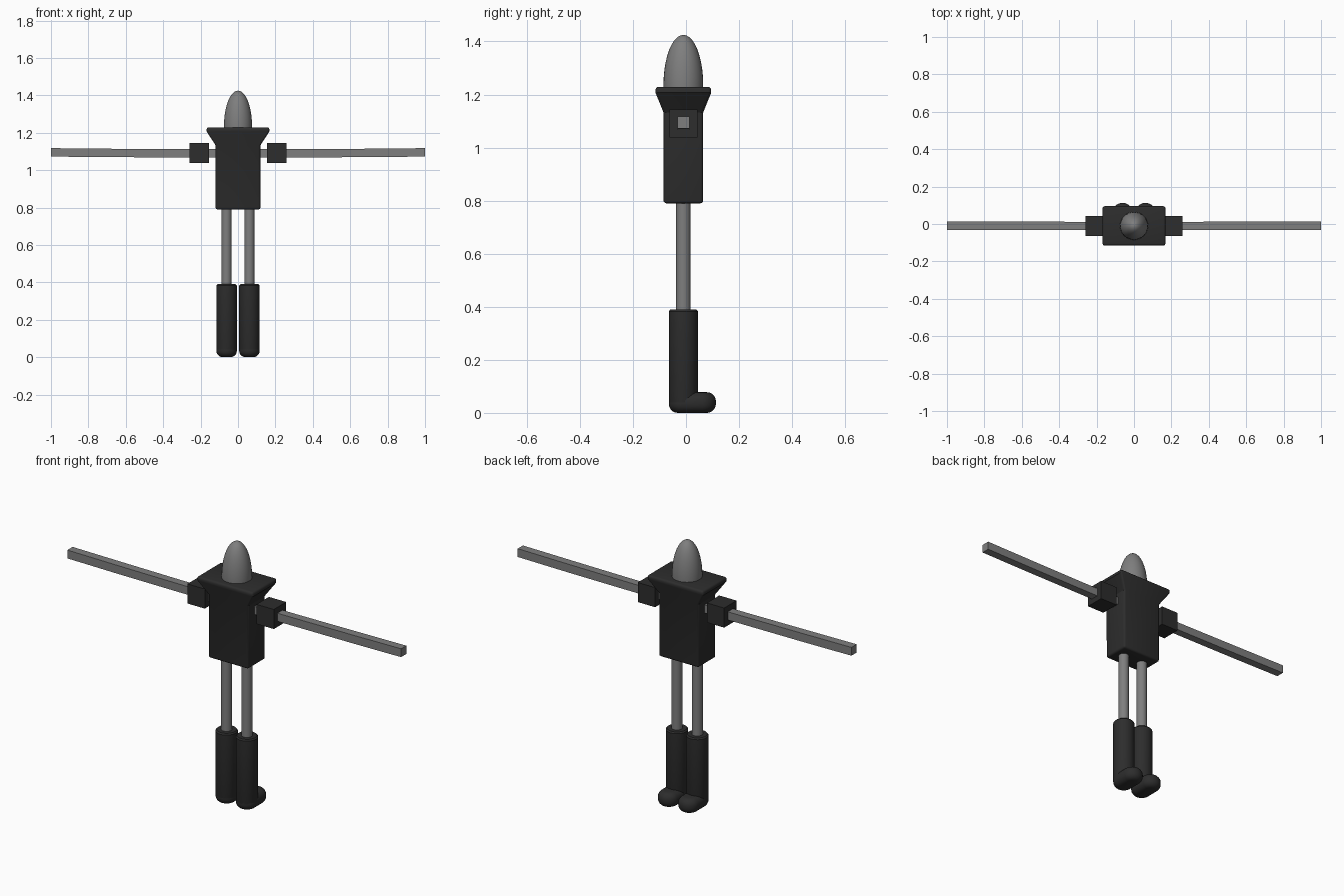
import bpy, bmesh, math

if "Cube" in bpy.data.objects:
    bpy.data.objects.remove(bpy.data.objects["Cube"])

CY = -0.01  # centre line of the body in depth


def material(name, value):
    m = bpy.data.materials.new(name)
    m.diffuse_color = (value, value, value, 1)
    m.use_nodes = True
    m.node_tree.nodes["Principled BSDF"].inputs["Base Color"].default_value = m.diffuse_color
    return m


DARK = material("charcoal", 0.026)
GREY = material("mid grey", 0.21)


def loft(name, rings, mat, bevel=0, segments=3, smooth=True):
    """Skin a stack of equal-length closed rings and cap both ends."""
    bm = bmesh.new()
    loops = [[bm.verts.new(p) for p in r] for r in rings]
    n = len(loops[0])
    for a, b in zip(loops, loops[1:]):
        for i in range(n):
            j = (i + 1) % n
            bm.faces.new((a[i], a[j], b[j], b[i]))
    bm.faces.new(loops[0][::-1])
    bm.faces.new(loops[-1])
    bmesh.ops.recalc_face_normals(bm, faces=bm.faces)
    me = bpy.data.meshes.new(name)
    bm.to_mesh(me)
    bm.free()
    ob = bpy.data.objects.new(name, me)
    bpy.context.collection.objects.link(ob)
    me.materials.append(mat)
    bpy.ops.object.select_all(action='DESELECT')
    ob.select_set(True)
    bpy.context.view_layer.objects.active = ob
    if bevel:
        mod = ob.modifiers.new("rounding", 'BEVEL')
        mod.width, mod.segments = bevel, segments
        mod.limit_method, mod.angle_limit = 'ANGLE', math.radians(45)
        bpy.ops.object.modifier_apply(modifier=mod.name)
    if smooth:
        bpy.ops.object.shade_smooth_by_angle(angle=math.radians(31))
    return ob


def rect(hx, hy, z):
    return [(-hx, CY - hy, z), (hx, CY - hy, z), (hx, CY + hy, z), (-hx, CY + hy, z)]


def stadium(cx, r, length, z, n=32):
    """Circle whose +y half is pushed forward by length."""
    pts = []
    for i in range(n):
        a = 2 * math.pi * (i + 0.5) / n
        push = length if math.sin(a) > 0 else 0
        pts.append((cx + r * math.cos(a), CY + r * math.sin(a) + push, z))
    return pts


def side_square(x, h, cz):
    return [(x, CY - h, cz - h), (x, CY + h, cz - h), (x, CY + h, cz + h), (x, CY - h, cz + h)]


# Torso with flared collar
loft("torso", [rect(0.12, 0.075, 0.79), rect(0.12, 0.075, 1.133),
               rect(0.168, 0.105, 1.207), rect(0.168, 0.105, 1.229)], DARK, 0.011)

# Egg-shaped head
bpy.ops.mesh.primitive_uv_sphere_add(segments=32, ring_count=20, radius=1, location=(0, CY, 1.235))
head = bpy.context.object
head.name = "head"
head.scale = (0.075, 0.075, 0.19)
bpy.ops.object.transform_apply(location=False, rotation=False, scale=True)
bpy.ops.object.shade_smooth()
head.data.materials.append(GREY)

for side, s in (("left", -1), ("right", 1)):
    # Square arm rod and shoulder block
    loft(side + "_arm", [side_square(s * x, h, z) for x, h, z in
                         ((0.11, 0.022, 1.09), (0.35, 0.022, 1.09), (0.7, 0.0225, 1.092), (1.0, 0.0225, 1.095))],
         GREY, smooth=False)
    loft(side + "_shoulder", [side_square(s * x, 0.053, 1.091) for x in (0.155, 0.259)],
         DARK, smooth=False)
    # Thin leg, boot shaft and rounded foot
    cx = s * 0.061
    loft(side + "_leg", [stadium(cx, 0.027, 0, z) for z in (0.36, 0.80)], GREY)
    loft(side + "_boot", [stadium(cx, r, 0, z) for r, z in
                          ((0.045, 0.012), (0.055, 0.04), (0.055, 0.383), (0.049, 0.39))], DARK)
    loft(side + "_foot", [stadium(cx, 0.055, 0.068, z) for z in (0.0, 0.078)], DARK, 0.034, 5)
